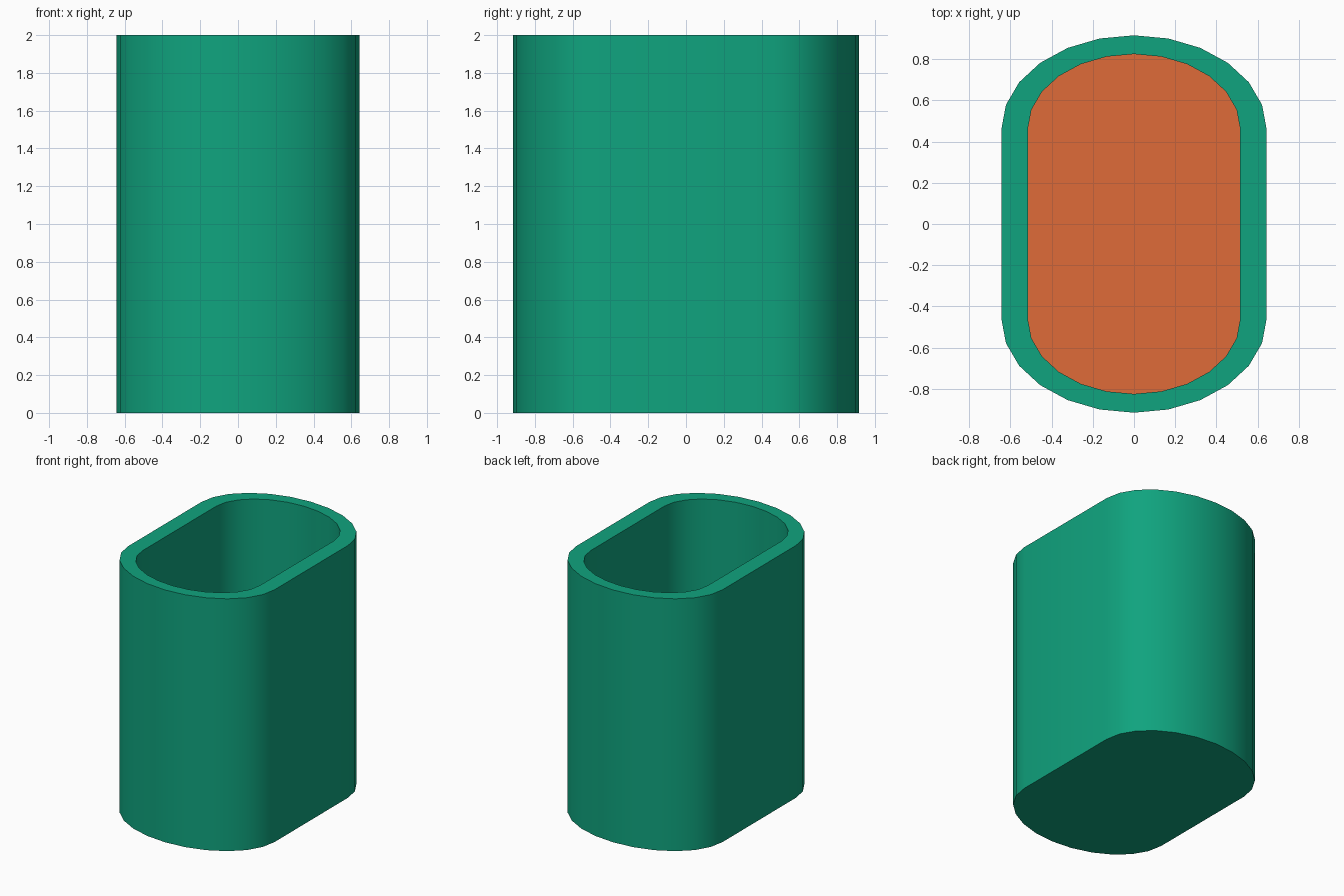
import bpy, bmesh
from math import cos, sin, radians

if "Cube" in bpy.data.objects:
    bpy.data.objects.remove(bpy.data.objects["Cube"])

HEIGHT, FLOOR_Z, HALF_STRAIGHT = 2.0, 0.12, 0.46


def material(name, color):
    mat = bpy.data.materials.new(name)
    mat.diffuse_color = (*color, 1)
    mat.use_nodes = True
    mat.node_tree.nodes["Principled BSDF"].inputs["Base Color"].default_value = mat.diffuse_color
    return mat


def oval_loop(bm, rx, ry, z):
    """Stretched oval: two half-ellipses in 15 degree steps joined by straight sides."""
    loop = []
    for side, start in ((1, 0), (-1, 180)):
        for i in range(13):
            a = radians(start + 15 * i)
            loop.append(bm.verts.new((rx * cos(a), side * HALF_STRAIGHT + ry * sin(a), z)))
    return loop


def bridge(bm, a, b):
    n = len(a)
    for i in range(n):
        j = (i + 1) % n
        bm.faces.new((a[i], a[j], b[j], b[i]))


bm = bmesh.new()
# outer wall, rim and cavity as successive oval loops
outer, inner = (0.643, 0.455), (0.515, 0.364)
loops = [oval_loop(bm, *outer, 0), oval_loop(bm, *outer, HEIGHT),
         oval_loop(bm, *inner, HEIGHT), oval_loop(bm, *inner, FLOOR_Z)]
for a, b in zip(loops, loops[1:]):
    bridge(bm, a, b)
# underside and coloured inner floor
bm.faces.new(loops[0][::-1])
bm.faces.new(loops[-1]).material_index = 1

mesh = bpy.data.meshes.new("oval_container")
bm.to_mesh(mesh)
bm.free()
container = bpy.data.objects.new("oval_container", mesh)
bpy.context.collection.objects.link(container)
mesh.materials.append(material("green_body", (0.005, 0.37, 0.21)))
mesh.materials.append(material("orange_floor", (0.74, 0.145, 0.04)))

bpy.context.view_layer.objects.active = container
container.select_set(True)
bpy.ops.object.shade_smooth_by_angle(angle=radians(30))
